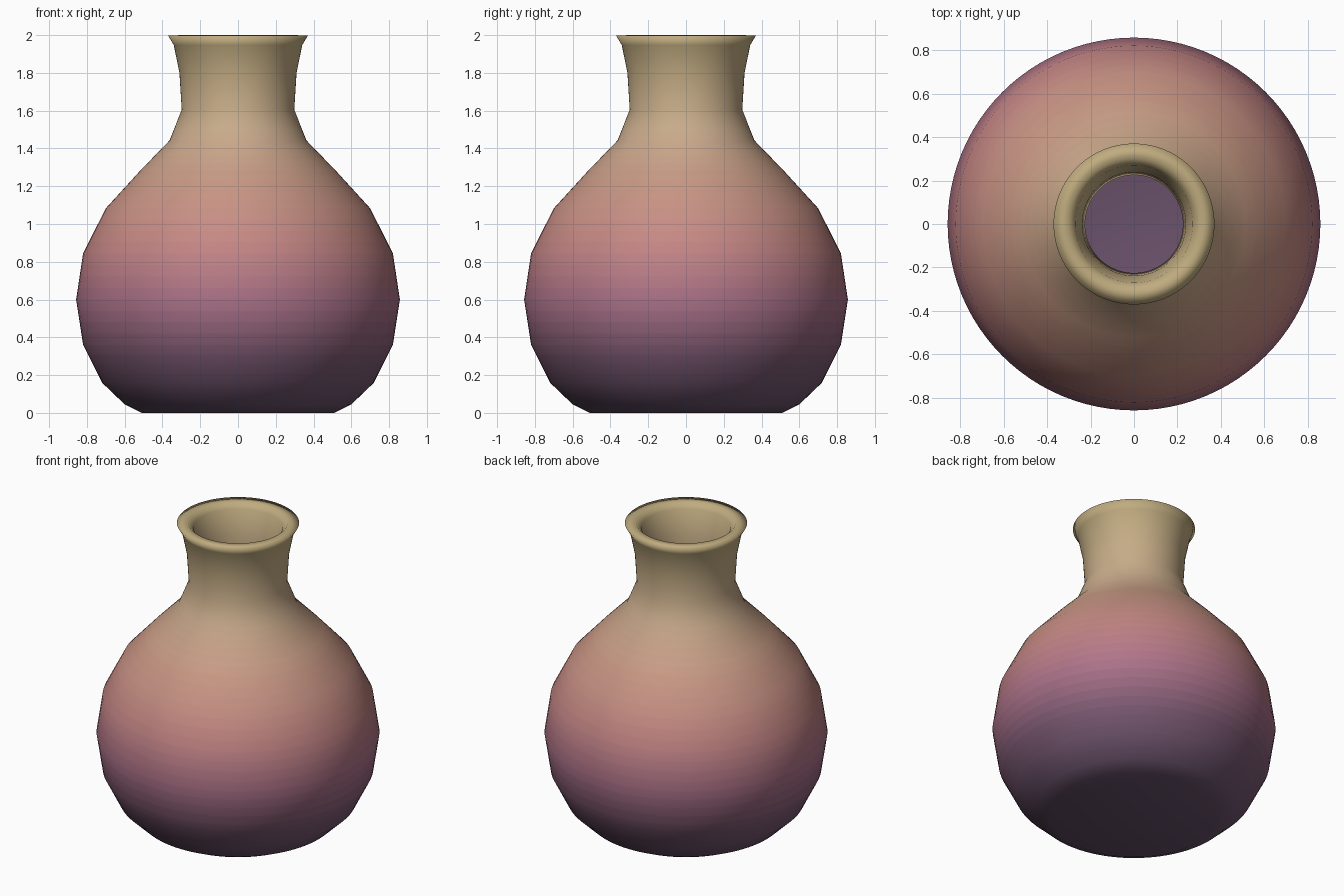
import bpy, bmesh, math
from mathutils import Vector

if "Cube" in bpy.data.objects:
    bpy.data.objects.remove(bpy.data.objects["Cube"])

# closed-wall profile (radius, height): outside upwards, over the lip, inside downwards
PROFILE = [(0, 0), (0.51, 0), (0.60, 0.045), (0.72, 0.16), (0.82, 0.36), (0.857, 0.60),
           (0.82, 0.845), (0.70, 1.083), (0.52, 1.28), (0.362, 1.443), (0.298, 1.605),
           (0.31, 1.80), (0.34, 1.947), (0.37, 1.997), (0.30, 2.0), (0.27, 1.965),
           (0.238, 1.80), (0.225, 1.60), (0.30, 1.40), (0.46, 1.24), (0.635, 1.045),
           (0.75, 0.825), (0.785, 0.60), (0.75, 0.38), (0.66, 0.21), (0.56, 0.11),
           (0.49, 0.075), (0, 0.075)]
SIDES = 96
SPLIT = 4   # colour bands per straight profile segment

# glaze colours by height
GLAZE = [(0.0, (0.13, 0.08, 0.14)), (0.3, (0.20, 0.10, 0.17)), (0.6, (0.42, 0.17, 0.25)),
         (0.9, (0.56, 0.24, 0.23)), (1.2, (0.58, 0.31, 0.23)), (1.5, (0.58, 0.41, 0.26)),
         (2.0, (0.52, 0.41, 0.21))]


def glaze(z):
    for (z0, a), (z1, b) in zip(GLAZE, GLAZE[1:]):
        if z <= z1:
            t = max(0, (z - z0) / (z1 - z0))
            return [p + (q - p) * t for p, q in zip(a, b)] + [1]
    return [*GLAZE[-1][1], 1]


# smooth normals at the profile corners, then blended along each segment
pts = [Vector(p) for p in PROFILE]
seg = [Vector((b.y - a.y, a.x - b.x)).normalized() for a, b in zip(pts, pts[1:])]
corner = [seg[0]] + [(a + b).normalized() for a, b in zip(seg, seg[1:])] + [seg[-1]]
corner[1] = seg[0].lerp(seg[1], 0.4).normalized()
rings = []
for i in range(len(seg)):
    n = 1 if i in (0, len(seg) - 1) else SPLIT
    rings += [(pts[i].lerp(pts[i + 1], k / n), corner[i].lerp(corner[i + 1], k / n))
              for k in range(n)]
rings.append((pts[-1], corner[-1]))
# keep both floors flat-shaded apart from their rim
rings[0] = (rings[0][0], Vector((0, -1)))

# revolve the profile
bm = bmesh.new()
normals, loops = [], []
for p, n in rings:
    count = 1 if p.x == 0 else SIDES
    ring = []
    for k in range(count):
        a = 2 * math.pi * k / SIDES
        c, s = math.cos(a), math.sin(a)
        ring.append(bm.verts.new((p.x * c, p.x * s, p.y)))
        normals.append(Vector((n.x * c, n.x * s, n.y)).normalized())
    loops.append(ring)
for i, (a, b) in enumerate(zip(loops, loops[1:])):
    for k in range(SIDES):
        j = (k + 1) % SIDES
        if len(a) == 1:
            f = bm.faces.new((a[0], b[j], b[k]))
        elif len(b) == 1:
            f = bm.faces.new((a[k], a[j], b[0]))
        else:
            f = bm.faces.new((a[k], a[j], b[j], b[k]))
        f.smooth = True
        f.material_index = i

mesh = bpy.data.meshes.new("vase")
bm.to_mesh(mesh)
bm.free()
mesh.normals_split_custom_set_from_vertices(normals)
vase = bpy.data.objects.new("vase", mesh)
bpy.context.collection.objects.link(vase)

# one glaze band per ring
for i, (a, b) in enumerate(zip(rings, rings[1:])):
    mat = bpy.data.materials.new(f"glaze_{i}")
    mat.diffuse_color = glaze((a[0].y + b[0].y) / 2)
    mat.use_nodes = True
    mat.node_tree.nodes["Principled BSDF"].inputs["Base Color"].default_value = mat.diffuse_color
    mesh.materials.append(mat)
